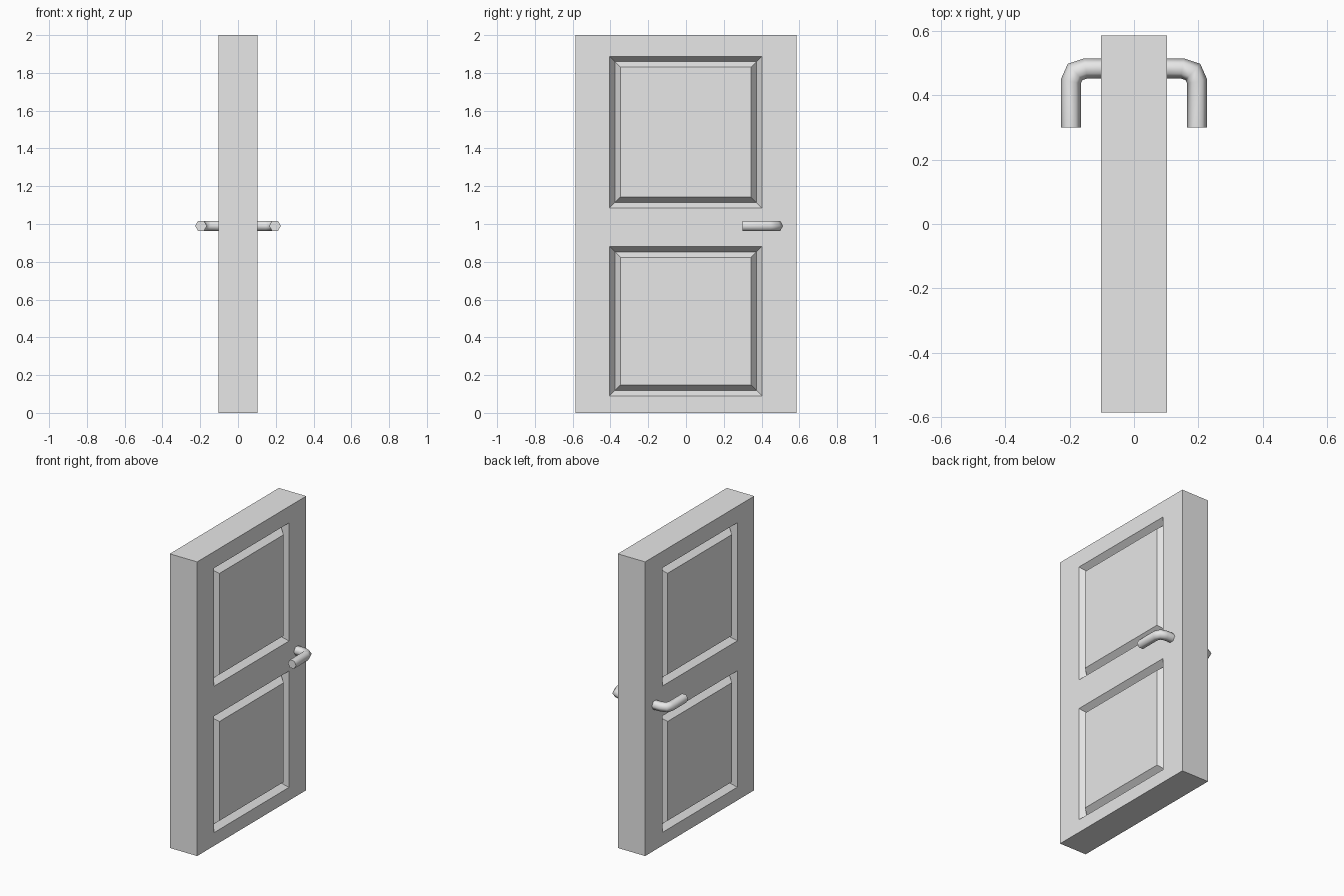
import bpy, bmesh, math
from mathutils import Vector

cube = bpy.data.objects.get("Cube")
if cube:
    bpy.data.objects.remove(cube, do_unlink=True)

grey = bpy.data.materials.new("plain grey")
grey.use_nodes = True
grey.diffuse_color = (0.8, 0.8, 0.8, 1)
grey.node_tree.nodes["Principled BSDF"].inputs["Base Color"].default_value = (0.8, 0.8, 0.8, 1)


def finish(name, bm):
    """Turn a bmesh into a named, coloured object."""
    bmesh.ops.recalc_face_normals(bm, faces=bm.faces)
    mesh = bpy.data.meshes.new(name)
    bm.to_mesh(mesh)
    bm.free()
    mesh.materials.append(grey)
    obj = bpy.data.objects.new(name, mesh)
    bpy.context.collection.objects.link(obj)
    return obj


# Door slab
THICK, WIDTH, HEIGHT = 0.206, 1.172, 2.0
PANEL_Y = (-0.405, 0.402)
PANELS_Z = ((0.09, 0.881), (1.085, 1.888))

bm = bmesh.new()
bmesh.ops.create_cube(bm, size=1)
for v in bm.verts:
    v.co = Vector((v.co.x * THICK, v.co.y * WIDTH, (v.co.z + 0.5) * HEIGHT))

# Cut lines that outline the panels
cuts = [((0, y, 0), (0, 1, 0)) for y in PANEL_Y]
cuts += [((0, 0, z), (0, 0, 1)) for pair in PANELS_Z for z in pair]
for point, normal in cuts:
    bmesh.ops.bisect_plane(bm, geom=bm.verts[:] + bm.edges[:] + bm.faces[:],
                           plane_co=point, plane_no=normal)
bm.normal_update()


def is_panel(face):
    c = face.calc_center_median()
    return (abs(face.normal.x) > 0.9 and PANEL_Y[0] < c.y < PANEL_Y[1]
            and any(low < c.z < high for low, high in PANELS_Z))


# V-shaped moulding groove around each panel, on both sides
panels = [f for f in bm.faces if is_panel(f)]
bmesh.ops.inset_individual(bm, faces=panels, thickness=0.04, depth=-0.04)
bm.normal_update()
bmesh.ops.inset_individual(bm, faces=panels, thickness=0.042, depth=0.04)
finish("door_slab", bm)

# Lever handle: six-sided tube swept along a bent path with mitred rings
RADIUS, SIDES, HANDLE_Z = 0.031, 6, 0.99
path = [Vector(p) for p in ((0.09, 0.483), (0.15, 0.483), (0.183, 0.472),
                            (0.196, 0.443), (0.196, 0.3))]
bm = bmesh.new()
rings = []
for i, p in enumerate(path):
    before = (p - path[max(i - 1, 0)]).normalized()
    after = (path[min(i + 1, len(path) - 1)] - p).normalized()
    along = (before + after).normalized()
    across = Vector((-along.y, along.x))
    mitre = 1 / max(along.dot(before), along.dot(after))
    ring = []
    for k in range(SIDES):
        a = math.tau * k / SIDES
        q = p + across * (RADIUS * mitre * math.cos(a))
        ring.append(bm.verts.new((q.x, q.y, HANDLE_Z + RADIUS * math.sin(a))))
    rings.append(ring)
for r1, r2 in zip(rings, rings[1:]):
    for k in range(SIDES):
        n = (k + 1) % SIDES
        bm.faces.new((r1[k], r1[n], r2[n], r2[k]))
bm.faces.new(rings[0])
bm.faces.new(rings[-1])
handle = finish("lever_handles", bm)

# Smooth tube with crisp end caps, repeated on the other side
bpy.ops.object.select_all(action='DESELECT')
handle.select_set(True)
bpy.context.view_layer.objects.active = handle
bpy.ops.object.shade_smooth_by_angle(angle=math.radians(70))
mirror = handle.modifiers.new("other_side", 'MIRROR')
mirror.use_axis = (True, False, False)
mirror.use_mirror_merge = False
